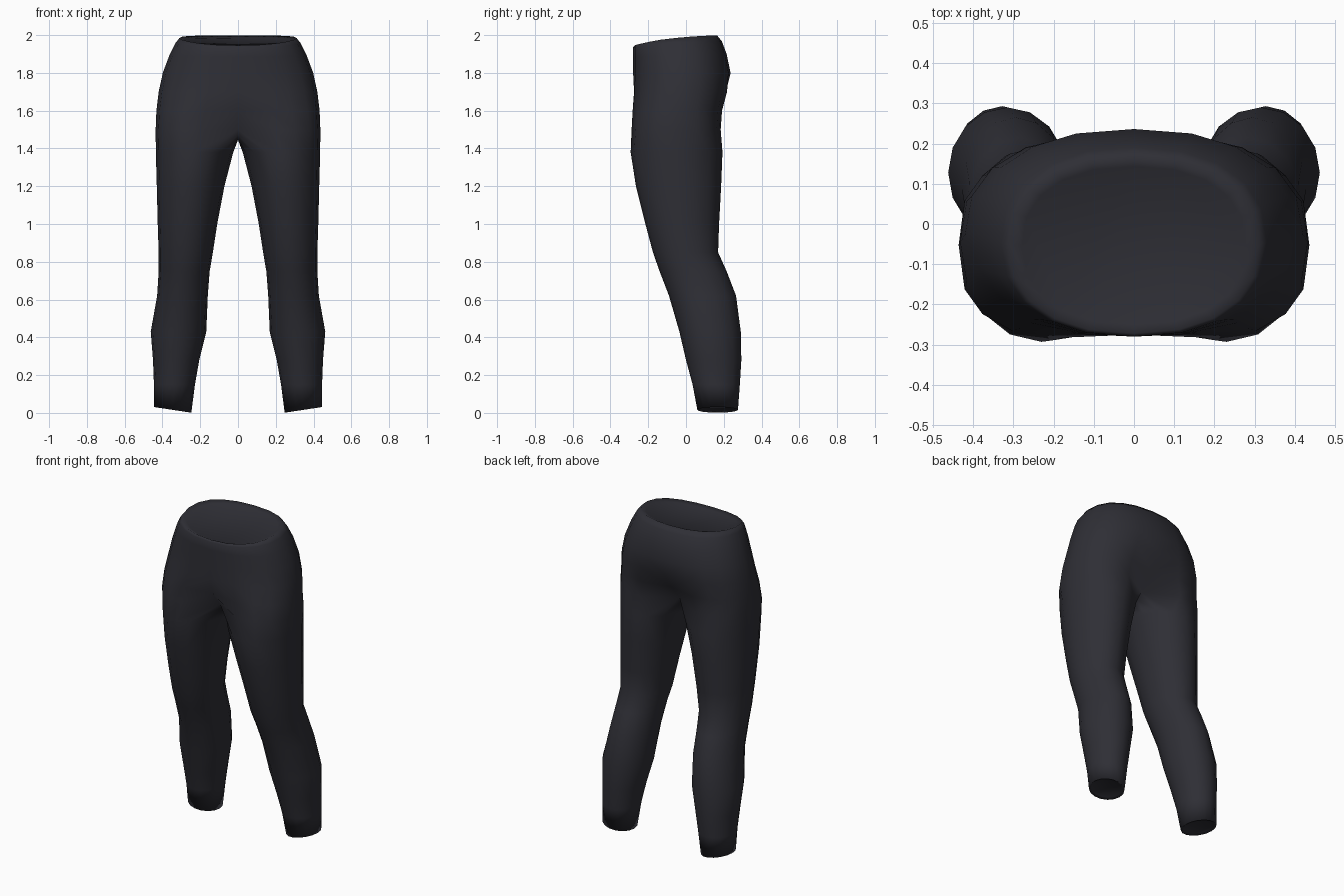
import bpy, bmesh
from math import sin, cos, pi, radians

cube = bpy.data.objects.get("Cube")
if cube:
    bpy.data.objects.remove(cube, do_unlink=True)

fabric = bpy.data.materials.new("charcoal_fabric")
fabric.use_nodes = True
colour = (0.028, 0.028, 0.036, 1)
fabric.diffuse_color = colour
fabric.node_tree.nodes["Principled BSDF"].inputs["Base Color"].default_value = colour

HALF = 10    # segments from front seam to back seam
SIDES = 16   # sides of a trouser leg

# z, half width, front y, back y, squareness, front dip, seam dents front and back
HIPS = [
    (1.998, .31, -.272, .165, 2.3, .052, 0, 0),
    (1.967, .33, -.28, .19, 2.3, .032, 0, 0),
    (1.9, .362, -.28, .215, 2.3, .015, 0, 0),
    (1.8, .398, -.28, .236, 2.3, 0, 0, 0),
    (1.7, .42, -.285, .232, 2.4, 0, .01, .02),
    (1.6, .432, -.297, .207, 2.6, 0, .04, .055),
    (1.5, .436, -.3, .196, 2.9, 0, .12, .13),
]
# z, inner x, outer x, front y, back y
LEG = [
    (1.38, .025, .435, -.293, .193),
    (1.2, .072, .43, -.265, .186),
    (1.0, .11, .425, -.215, .175),
    (.85, .133, .42, -.175, .17),
    (.75, .15, .42, -.14, .215),
    (.62, .16, .428, -.09, .265),
    (.43, .168, .462, -.035, .29),
    (.28, .205, .45, 0, .293),
    (.15, .228, .445, .035, .285),
    (.016, .247, .445, .06, .275),
]

bm = bmesh.new()


def bridge(upper, lower, closed=False):
    n = len(upper)
    for i in range(n if closed else n - 1):
        j = (i + 1) % n
        bm.faces.new((upper[i], lower[i], lower[j], upper[j]))


def hip_row(z, a, front, back, power, dip, dent_front, dent_back):
    row = []
    for i in range(HALF + 1):
        t = pi * (i / HALF - .5)
        c, s = max(cos(t), 0), sin(t)
        x = 0 if i in (0, HALF) else a * c ** (2 / power)
        side = 1 if s > 0 else -1
        y = (front + back) / 2 + (back - front) / 2 * side * abs(s) ** (2 / power)
        seam = max(0, 1 - x / .2)
        y += seam * (dent_front if s < 0 else -dent_back)
        row.append(bm.verts.new((x, y, z - dip * ((1 - s) / 2) ** 2)))
    return row


def leg_row(z, inner, outer, front, back, slope=0):
    row = []
    for i in range(SIDES):
        t = radians(-112.5) + 2 * pi * i / SIDES
        row.append(bm.verts.new(((inner + outer) / 2 + (outer - inner) / 2 * cos(t),
                                 (front + back) / 2 + (back - front) / 2 * sin(t),
                                 z + slope * cos(t))))
    return row


def shrunk(row, cx, cy, factor, dz):
    return [bm.verts.new((cx + (v.co.x - cx) * factor,
                          cy + (v.co.y - cy) * factor, v.co.z + dz)) for v in row]


# Hips, left half
hips = [hip_row(*r) for r in HIPS]
for up, low in zip(hips, hips[1:]):
    bridge(up, low)

# Waist closed by a shallow recessed panel
panel = shrunk(hips[0], 0, -.05, .9, -.012)
bridge(panel, hips[0])
bm.faces.new(panel)

# Crotch arch along the seam joins the hips to the leg
first, last = hips[-1][0].co, hips[-1][-1].co
gaps = SIDES - HALF
arch = []
for k in range(1, gaps):
    p = last.lerp(first, k / gaps)
    arch.append(bm.verts.new((0, p.y, p.z - .055 * sin(pi * k / gaps))))

# Leg with a slanted hem
rows = [hips[-1] + arch]
for r in LEG:
    rows.append(leg_row(*r, slope=.015 if r is LEG[-1] else 0))
for up, low in zip(rows, rows[1:]):
    bridge(up, low, True)
sole = shrunk(rows[-1], .346, .168, .88, .008)
bridge(rows[-1], sole, True)
bm.faces.new(sole[::-1])

for f in bm.faces:
    f.smooth = True
mesh = bpy.data.meshes.new("leggings")
bm.to_mesh(mesh)
bm.free()
mesh.materials.append(fabric)
leggings = bpy.data.objects.new("leggings", mesh)
bpy.context.collection.objects.link(leggings)

# Right half
mirror = leggings.modifiers.new("mirror", 'MIRROR')
mirror.use_axis[0] = True
mirror.use_clip = True
mirror.merge_threshold = .001
